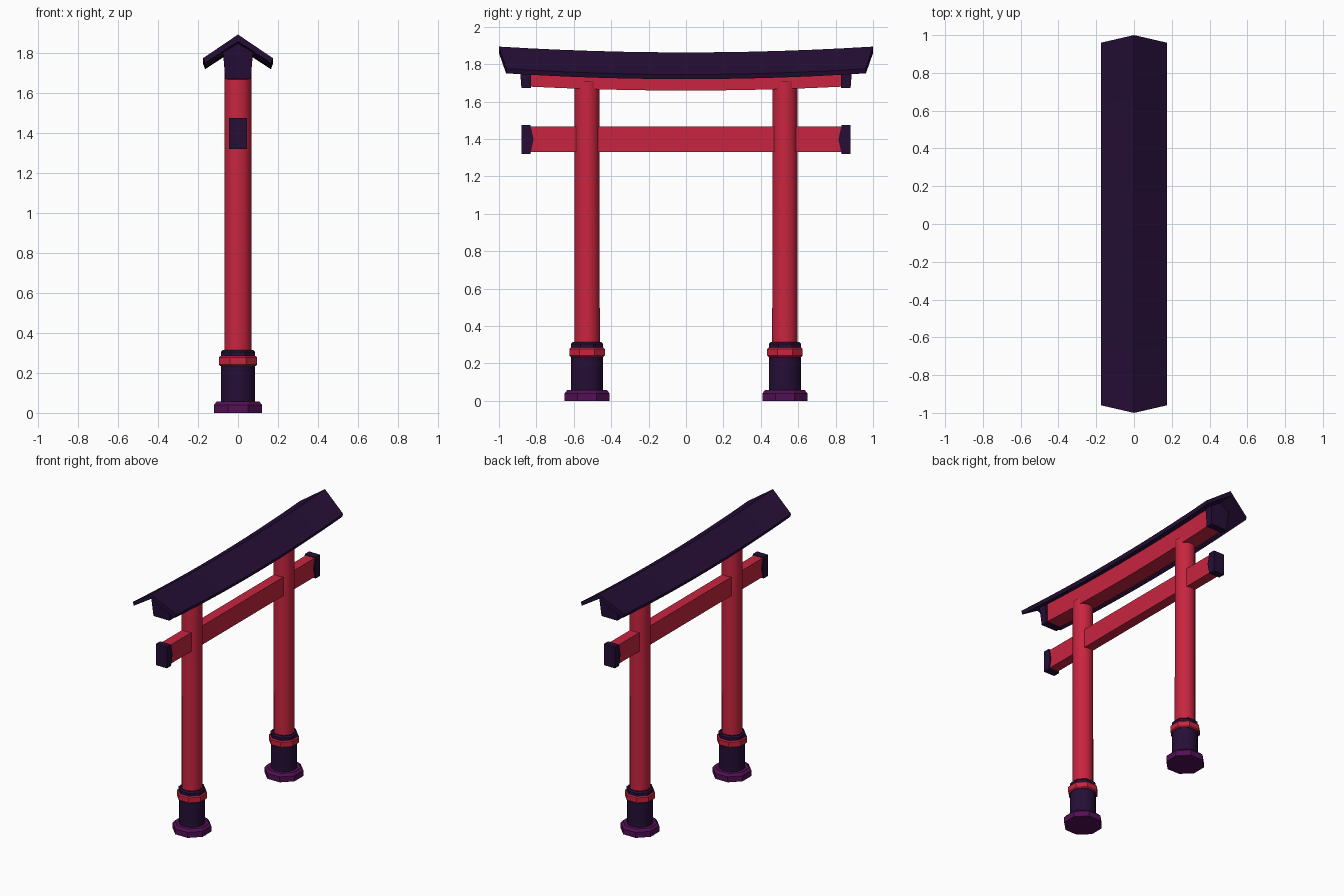
import bpy, bmesh, math

if "Cube" in bpy.data.objects:
    bpy.data.objects.remove(bpy.data.objects["Cube"])


def material(name, rgb):
    m = bpy.data.materials.new(name)
    m.diffuse_color = (*rgb, 1)
    m.use_nodes = True
    m.node_tree.nodes["Principled BSDF"].inputs["Base Color"].default_value = m.diffuse_color
    return m


RED = material("vermilion red", (0.58, 0.018, 0.05))
DARK = material("dark indigo", (0.019, 0.0045, 0.037))
PURPLE = material("plum purple", (0.085, 0.005, 0.09))


def mesh_object(name, bm, mat, smooth=False):
    bmesh.ops.recalc_face_normals(bm, faces=bm.faces[:])
    me = bpy.data.meshes.new(name)
    bm.to_mesh(me)
    bm.free()
    ob = bpy.data.objects.new(name, me)
    bpy.context.collection.objects.link(ob)
    me.materials.append(mat)
    if smooth:
        bpy.ops.object.select_all(action='DESELECT')
        ob.select_set(True)
        bpy.context.view_layer.objects.active = ob
        bpy.ops.object.shade_smooth_by_angle(angle=math.radians(35))
    return ob


def loft(name, rings, mat, smooth=False):
    """Skin a list of closed rings and cap both ends."""
    bm = bmesh.new()
    vs = [[bm.verts.new(p) for p in r] for r in rings]
    n = len(rings[0])
    for a, b in zip(vs, vs[1:]):
        for i in range(n):
            bm.faces.new((a[i], a[(i + 1) % n], b[(i + 1) % n], b[i]))
    bm.faces.new(vs[0])
    bm.faces.new(vs[-1])
    return mesh_object(name, bm, mat, smooth)


def turned(name, y, profile, sides, mat, smooth=False):
    """Upright prism; profile is (half width across flats, z)."""
    k = 1 / math.cos(math.pi / sides)
    ang = [2 * math.pi * (i + 0.5) / sides for i in range(sides)]
    loft(name, [[(r * k * math.cos(a), y + r * k * math.sin(a), z) for a in ang]
                for r, z in profile], mat, smooth)


def sag(y):
    return 0.03 * y * y


# Pillars with stepped feet
for side, s in (("left", -1), ("right", 1)):
    y = 0.529 * s
    turned(side + "_foot", y, [(0.121, 0), (0.121, 0.04), (0.106, 0.057)], 8, PURPLE)
    turned(side + "_sleeve", y, [(0.085, 0.05), (0.085, 0.25)], 16, DARK, True)
    turned(side + "_red_ring", y, [(0.088, 0.235), (0.095, 0.242), (0.095, 0.278),
                                   (0.088, 0.285)], 8, RED)
    turned(side + "_collar", y, [(0.085, 0.28), (0.085, 0.305), (0.076, 0.315)], 8, DARK)
    turned(side + "_pillar", y, [(0.068, 0.3), (0.067, 1.71)], 16, RED, True)

# Straight lower crossbeam
loft("lower_beam", [[(-0.036, y, 1.33), (0.036, y, 1.33), (0.036, y, 1.467), (-0.036, y, 1.467)]
                    for y in (-0.85, 0.85)], RED)

# Curved upper beam
ys = [-0.85 + 1.7 * i / 10 for i in range(11)]
loft("upper_beam", [[(-0.057, y, 1.659 + sag(y)), (0.057, y, 1.659 + sag(y)),
                     (0.057, y, 1.80 + sag(y)), (-0.057, y, 1.80 + sag(y))] for y in ys], RED)

# Dark end caps on both beams
for side, s in (("left", -1), ("right", 1)):
    # inner edge bulges towards the pillar at mid height
    cap = [(0.88, 1.32), (0.88, 1.475), (0.832, 1.475), (0.815, 1.398), (0.832, 1.32)]
    loft(side + "_lower_cap", [[(x, s * y, z) for y, z in cap] for x in (-0.044, 0.044)], DARK)
    loft(side + "_upper_cap",
         [[(-0.064, s * (y - 0.01 * (y > 0.85)), 1.672), (0.064, s * (y - 0.01 * (y > 0.85)), 1.672),
           (0.075, s * y, 1.805), (0, s * y, 1.85), (-0.075, s * y, 1.805)]
          for y in (0.83, 0.89)], DARK)

# Sagging gable roof, ends slanting back towards the eaves
section = [(-0.174, 1.745), (-0.165, 1.72), (0, 1.828), (0.165, 1.72), (0.174, 1.745), (0, 1.863)]
rings = []
for i in range(13):
    t = -1 + i / 6
    ring = []
    for x, z in section:
        y = t * (1 - 0.04 * abs(x) / 0.174)
        ring.append((x, y, z + 0.031 * t * t))
    rings.append(ring)
loft("roof", rings, DARK)
